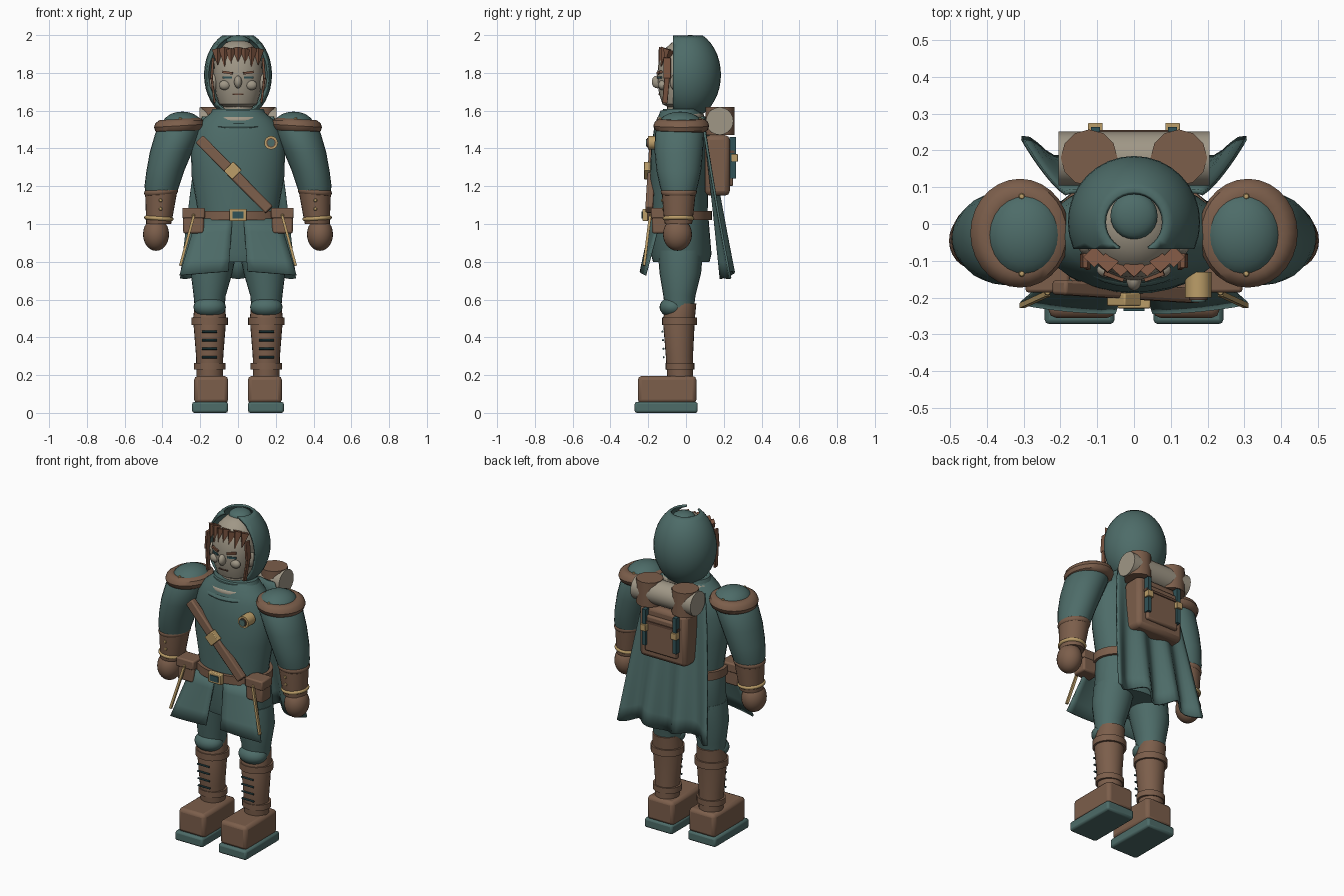
import bpy, bmesh, math
from mathutils import Matrix, Vector

if "Cube" in bpy.data.objects:
    bpy.data.objects.remove(bpy.data.objects["Cube"])


def material(name, rgb):
    m = bpy.data.materials.new(name)
    m.diffuse_color = (*rgb, 1)
    m.use_nodes = True
    m.node_tree.nodes["Principled BSDF"].inputs["Base Color"].default_value = m.diffuse_color
    return m


TEAL = material("teal cloth", (0.075, 0.150, 0.140))
BROWN = material("brown leather", (0.200, 0.112, 0.070))
DARK = material("dark leather", (0.120, 0.062, 0.040))
HAIR = material("chestnut hair", (0.200, 0.090, 0.052))
SKIN = material("pale beige", (0.350, 0.310, 0.240))
GOLD = material("gold", (0.500, 0.340, 0.140))
INK = material("dark teal", (0.030, 0.085, 0.095))


def finish(name, bm, mat, bevel=0):
    bmesh.ops.recalc_face_normals(bm, faces=bm.faces)
    me = bpy.data.meshes.new(name)
    bm.to_mesh(me)
    bm.free()
    me.materials.append(mat)
    me.shade_smooth()
    me.set_sharp_from_angle(angle=math.radians(38))
    ob = bpy.data.objects.new(name, me)
    bpy.context.collection.objects.link(ob)
    if bevel:
        b = ob.modifiers.new("bevel", 'BEVEL')
        b.width, b.segments = bevel, 2
    return ob


def ellipsoid(name, mat, c, r, seg=24):
    bm = bmesh.new()
    bmesh.ops.create_uvsphere(bm, u_segments=seg, v_segments=seg // 2, radius=1,
                              matrix=Matrix.Translation(c) @ Matrix.Diagonal((*r, 1)))
    return finish(name, bm, mat)


def box(name, mat, lo, hi, bevel=0):
    lo, hi = Vector(lo), Vector(hi)
    bm = bmesh.new()
    bmesh.ops.create_cube(bm, size=1, matrix=Matrix.Translation((lo + hi) / 2) @ Matrix.Diagonal((*(hi - lo), 1)))
    return finish(name, bm, mat, bevel)


def bar(name, mat, p, q, w, t, bevel=0):
    """Flat bar from p to q, width w across, thickness t along y."""
    p, q = Vector(p), Vector(q)
    z = (q - p).normalized()
    x = Vector((0, 1, 0)).cross(z).normalized()
    rot = Matrix((x, z.cross(x), z)).transposed().to_4x4()
    bm = bmesh.new()
    bmesh.ops.create_cube(bm, size=1, matrix=Matrix.Translation((p + q) / 2) @ rot
                          @ Matrix.Diagonal((w, t, (q - p).length, 1)))
    return finish(name, bm, mat, bevel)


def rod(name, mat, p, q, r, seg=12):
    p, q = Vector(p), Vector(q)
    rot = (q - p).to_track_quat('Z', 'Y').to_matrix().to_4x4()
    bm = bmesh.new()
    bmesh.ops.create_cone(bm, cap_ends=True, segments=seg, radius1=r, radius2=r,
                          depth=(q - p).length, matrix=Matrix.Translation((p + q) / 2) @ rot)
    return finish(name, bm, mat)


def loft(name, mat, rings, seg=24):
    """Stack of horizontal ellipses (z, x, y, rx, ry), capped."""
    bm = bmesh.new()
    prev = None
    for z, x, y, rx, ry in rings:
        row = [bm.verts.new((x + rx * math.cos(a), y + ry * math.sin(a), z))
               for a in (math.tau * i / seg for i in range(seg))]
        if prev:
            for i in range(seg):
                j = (i + 1) % seg
                bm.faces.new((prev[i], prev[j], row[j], row[i]))
        else:
            bm.faces.new(row[::-1])
        prev = row
    bm.faces.new(prev)
    return finish(name, bm, mat)


def torus(name, mat, c, rx, ry, r, rz, tilt=(0, 0)):
    """Elliptic ring; tilt is the height change per unit of x and y."""
    bm = bmesh.new()
    n, k = 28, 10
    g = []
    for i in range(n):
        a = math.tau * i / n
        row = []
        for j in range(k):
            b = math.tau * j / k
            x = (rx + r * math.cos(b)) * math.cos(a)
            y = (ry + r * math.cos(b)) * math.sin(a)
            row.append(bm.verts.new((c[0] + x, c[1] + y, c[2] + rz * math.sin(b) + tilt[0] * x + tilt[1] * y)))
        g.append(row)
    for i in range(n):
        for j in range(k):
            m, l = (i + 1) % n, (j + 1) % k
            bm.faces.new((g[i][j], g[m][j], g[m][l], g[i][l]))
    return finish(name, bm, mat)


def sheet(name, mat, f, nu, nv, thick):
    """Grid surface f(u, v), u and v in 0..1, given a thickness."""
    bm = bmesh.new()
    g = [[bm.verts.new(f(i / nu, j / nv)) for j in range(nv + 1)] for i in range(nu + 1)]
    for i in range(nu):
        for j in range(nv):
            bm.faces.new((g[i][j], g[i + 1][j], g[i + 1][j + 1], g[i][j + 1]))
    ob = finish(name, bm, mat)
    ob.modifiers.new("thickness", 'SOLIDIFY').thickness = thick
    return ob


# Torso, hips, belt and collar
loft("torso", TEAL, [(0.98, 0, -.035, .215, .15), (1.08, 0, -.035, .215, .15), (1.25, 0, -.035, .245, .155),
                     (1.4, 0, -.035, .25, .15), (1.5, 0, -.03, .225, .14), (1.55, 0, -.03, .19, .125),
                     (1.6, 0, -.025, .13, .11)], 32)
loft("hips", TEAL, [(.8, 0, -.025, .22, .15), (.84, 0, -.025, .235, .16), (1.02, 0, -.035, .22, .155)], 32)
loft("belt", BROWN, [(1.02, 0, -.035, .235, .172), (1.07, 0, -.035, .235, .172)], 32)
torus("collar_lining", SKIN, (0, -.03, 1.56), .14, .105, .022, .022, (0, .08))
loft("collar", TEAL, [(1.56, 0, -.025, .155, .115), (1.61, 0, -.02, .135, .1)])
torus("collar_roll", TEAL, (0, -.03, 1.525), .17, .12, .022, .02, (0, .08))
box("buckle", GOLD, (-.045, -.23, 1.015), (.045, -.2, 1.08), .005)
box("buckle_center", INK, (-.028, -.236, 1.03), (.028, -.228, 1.065))

# Chest strap and brooch
bar("chest_strap", BROWN, (-.205, -.172, 1.45), (.165, -.195, 1.075), .055, .04, .008)
bar("strap_buckle", GOLD, (-.05, -.205, 1.305), (-.005, -.205, 1.26), .07, .035, .004)
for nm, m, r, d in (("brooch", GOLD, .036, .2), ("brooch_ring", DARK, .025, .206), ("brooch_gem", TEAL, .02, .212)):
    rod(nm, m, (.175, -.13, 1.43), (.175, -d, 1.43), r, 16)

# Cape: widening wavy sheet
def cape(u, v):
    s = 2 * u - 1
    y = .105 + .12 * v + (.02 + .015 * v) * math.cos(s * 9.4 + math.pi) * (.2 + .8 * v)
    return (s * (.19 + .115 * v ** .8), y - .02 * abs(s) ** 4, 1.57 - .84 * v - .02 * v * math.cos(s * 7))


sheet("cape", TEAL, cape, 28, 10, .012)

# Backpack with pocket, straps and bedroll
box("backpack", BROWN, (-.16, .1, 1.15), (.16, .232, 1.47), .025)
box("pack_pocket", BROWN, (-.11, .22, 1.2), (.11, .25, 1.42), .01)
box("pack_flap_edge", DARK, (-.12, .225, 1.375), (.12, .256, 1.39))
rod("bedroll", SKIN, (-.205, .178, 1.545), (.205, .178, 1.545), .073, 20)
for s in (-1, 1):
    rod("bedroll_wrap", BROWN, (s * .122, .18, 1.47), (s * .122, .18, 1.62), .077, 12)
    box("pack_strap", INK, (s * .105 - .012, .23, 1.24), (s * .105 + .012, .264, 1.46))
    box("pack_buckle", GOLD, (s * .105 - .02, .24, 1.33), (s * .105 + .02, .275, 1.37), .003)

for s in (-1, 1):
    # Legs, boots and laces
    loft("thigh", TEAL, [(.54, s * .15, -.035, .078, .075), (.62, s * .15, -.035, .085, .085),
                         (.74, s * .14, -.03, .11, .11), (.86, s * .12, -.03, .115, .12)])
    ellipsoid("knee_pad", TEAL, (s * .15, -.07, .56), (.086, .07, .055))
    loft("boot_shaft", BROWN, [(.17, s * .15, -.03, .07, .068), (.3, s * .15, -.035, .072, .072),
                               (.5, s * .15, -.038, .088, .085), (.58, s * .15, -.02, .078, .075)])
    loft("boot_cuff", BROWN, [(.465, s * .15, -.035, .097, .092), (.505, s * .15, -.035, .097, .092)])
    loft("ankle_strap", BROWN, [(.23, s * .15, -.032, .084, .076), (.265, s * .15, -.032, .084, .076)])
    box("boot_foot", BROWN, (s * .142 - .09, -.255, .05), (s * .142 + .09, .055, .195), .02)
    box("boot_sole", TEAL, (s * .148 - .095, -.272, 0), (s * .148 + .095, .062, .058), .012)
    for z in (.295, .34, .385, .43):
        rod("boot_lace", INK, (s * .15 - .04, -.103 - z * .05, z), (s * .15 + .04, -.103 - z * .05, z), .006, 6)

    # Skirt panels, gold trim and pouches
    def panel(u, v):
        inner, outer = .03 + .02 * v, .22 + .09 * v
        y = -.185 - .06 * v + u * u * (.045 - .02 * v)
        return (s * (inner + (outer - inner) * u), y, 1.03 - v * (.28 + .02 * u))

    sheet("skirt_panel", TEAL, panel, 6, 4, .01)
    bar("panel_trim", GOLD, (s * .235, -.19, 1.04), (s * .305, -.222, .78), .014, .014)
    box("belt_pouch", BROWN, (s * .235 - .055, -.18, .95), (s * .235 + .055, -.09, 1.06), .01)
    box("pouch_flap", BROWN, (s * .235 - .06, -.186, 1.03), (s * .235 + .06, -.085, 1.086), .008)
    ellipsoid("pouch_stud", GOLD, (s * .235, -.187, 1.045), (.009, .008, .009), 8)

    # Arms, shoulder pads, bracers and hands
    loft("sleeve", TEAL, [(1.13, s * .41, -.038, .075, .08), (1.2, s * .403, -.038, .092, .1),
                          (1.28, s * .385, -.038, .1, .118), (1.38, s * .355, -.038, .112, .128),
                          (1.48, s * .32, -.035, .118, .13), (1.55, s * .29, -.03, .09, .1)])
    torus("shoulder_rim", BROWN, (s * .31, -.025, 1.52), .092, .105, .043, .038, (-s * .06, 0))
    ellipsoid("shoulder_dome", TEAL, (s * .295, -.03, 1.52), (.108, .12, .075))
    for y in (-.135, .075):
        ellipsoid("shoulder_rivet", GOLD, (s * .305, y - .0, 1.556), (.009, .009, .009), 8)
    loft("bracer", BROWN, [(1.0, s * .42, -.04, .066, .072), (1.06, s * .415, -.04, .073, .08),
                           (1.17, s * .407, -.038, .085, .09)])
    torus("bracer_rim", BROWN, (s * .407, -.038, 1.17), .077, .083, .013, .017, (-s * .08, 0))
    torus("bracer_ring", GOLD, (s * .419, -.04, 1.03), .067, .073, .011, .011, (s * .06, 0))
    for z in (1.08, 1.125):
        ellipsoid("bracer_stud", GOLD, (s * .41, -.038 - .082 - (z - 1.08) * .1, z), (.01, .008, .01), 8)
    ellipsoid("hand", BROWN, (s * .434, -.045, .945), (.069, .077, .087))

    # Face sides
    ellipsoid("ear", SKIN, (s * .13, -.055, 1.75), (.022, .03, .045), 12)
    bar("side_lock", HAIR, (s * .132, -.1, 1.88), (s * .14, -.1, 1.77), .014, .04, .003)
    bar("side_lock_tip", HAIR, (s * .14, -.1, 1.78), (s * .124, -.112, 1.64), .012, .028, .003)
    ellipsoid("cheek", SKIN, (s * .07, -.125, 1.735), (.032, .022, .026), 14)
    bar("eyebrow", HAIR, (s * .028, -.148, 1.797), (s * .08, -.13, 1.805), .013, .02)
    bar("eye", INK, (s * .03, -.147, 1.775), (s * .078, -.128, 1.775), .012, .016)

# Head
loft("neck", SKIN, [(1.55, 0, -.02, .08, .08), (1.68, 0, -.02, .08, .08)])
loft("head", SKIN, [(1.618, 0, -.035, .07, .06), (1.635, 0, -.035, .1, .09), (1.69, 0, -.035, .118, .108),
                    (1.78, 0, -.035, .13, .118), (1.86, 0, -.033, .127, .112), (1.92, 0, -.025, .1, .095),
                    (1.96, 0, -.01, .065, .065), (1.975, 0, 0, .025, .025)])
ellipsoid("nose", SKIN, (0, -.152, 1.752), (.021, .03, .034), 14)
box("mouth", DARK, (-.03, -.146, 1.684), (.03, -.13, 1.69))

# Fringe: a row of pointed tufts
for i in range(7):
    x = (i - 3) * .036
    y = -.142 + 2.4 * x * x
    bm = bmesh.new()
    bmesh.ops.create_cone(bm, cap_ends=True, segments=4, radius1=.002, radius2=.03, depth=.085 + .015 * (i % 2),
                          matrix=Matrix.Translation((x, y + .012, 1.882)) @ Matrix.Rotation(-.3, 4, 'X'))
    finish("fringe_tuft", bm, HAIR)

# Hood: shell opened at the face and crown, with a crown button
bm = bmesh.new()
bmesh.ops.create_uvsphere(bm, u_segments=32, v_segments=20, radius=1,
                          matrix=Matrix.Translation((0, .005, 1.79)) @ Matrix.Diagonal((.18, .18, .235, 1)))
for co, no in (((0, -.068, 0), (0, -1, 0)), ((0, 0, 1.998), (0, 0, 1))):
    bmesh.ops.bisect_plane(bm, geom=bm.verts[:] + bm.edges[:] + bm.faces[:],
                           plane_co=co, plane_no=no, clear_outer=True)
hood = finish("hood", bm, TEAL)
hood.modifiers.new("thickness", 'SOLIDIFY').thickness = .012
ellipsoid("hood_crown", TEAL, (0, .022, 1.968), (.064, .064, .032))
